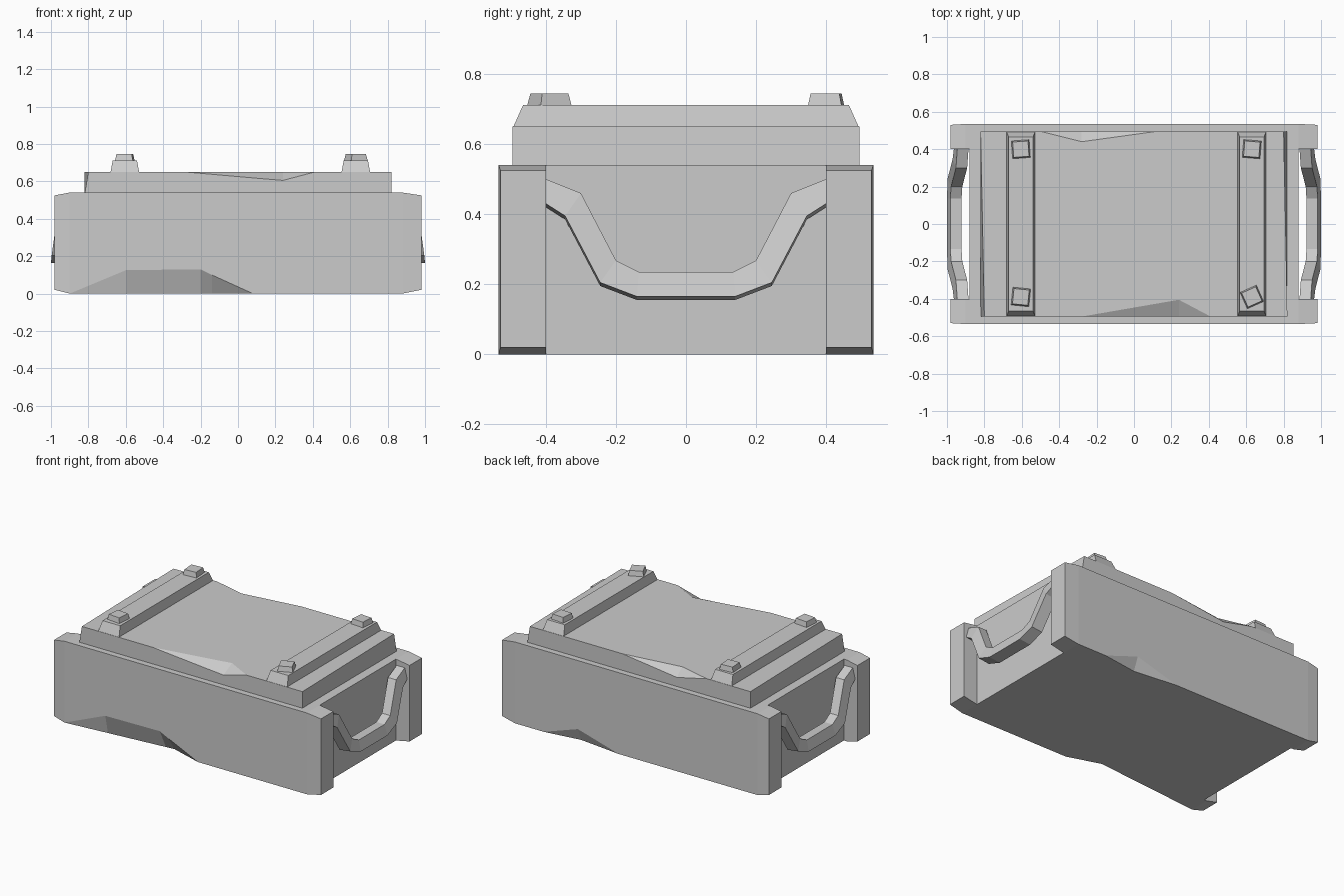
import bpy, bmesh
from mathutils import Matrix, Vector

if "Cube" in bpy.data.objects:
    bpy.data.objects.remove(bpy.data.objects["Cube"])


def finish(name, bm):
    bmesh.ops.remove_doubles(bm, verts=bm.verts[:], dist=0.0005)
    bmesh.ops.recalc_face_normals(bm, faces=bm.faces[:])
    me = bpy.data.meshes.new(name)
    bm.to_mesh(me)
    bm.free()
    ob = bpy.data.objects.new(name, me)
    bpy.context.collection.objects.link(ob)
    return ob


def loft(name, sections):
    """Skin a row of closed 3D sections and cap both ends."""
    bm = bmesh.new()
    rings = [[bm.verts.new(p) for p in s] for s in sections]
    n = len(rings[0])
    for a, b in zip(rings, rings[1:]):
        for i in range(n):
            j = (i + 1) % n
            bm.faces.new((a[i], a[j], b[j], b[i]))
    bm.faces.new(rings[0])
    bm.faces.new(rings[-1])
    return finish(name, bm)


def frustum(name, loc, base, top, height, angle=0.0):
    """Tapered block; base and top are half sizes in x and y."""
    rot = Matrix.Rotation(angle, 3, 'Z')
    corners = ((-1, -1), (1, -1), (1, 1), (-1, 1))
    secs = [[Vector(loc) + rot @ Vector((sx * h[0], sy * h[1], z)) for sx, sy in corners]
            for h, z in ((base, 0), (top, height))]
    return loft(name, secs)


# Core of the crate, set back at both ends
frustum("crate_core", (0, 0, 0), (0.88, 0.41), (0.88, 0.41), 0.54)


# Long side walls with tapered ends and a chipped bottom edge
def side_wall(name, side, chip):
    def sec(x, outer, z0, z1, dy=0, dz=0):
        prof = ((0.40, z0), (outer - dy, z0), (outer, z0 + dz), (outer, z1), (0.40, z1))
        return [(x, side * y, z) for y, z in prof]
    secs = [sec(-0.98, 0.53, 0.02, 0.525), sec(-0.90, 0.535, 0, 0.54)]
    secs += [sec(x, 0.535, 0, 0.54, dy, dz) for x, dy, dz in chip]
    secs += [sec(0.88, 0.535, 0, 0.54), sec(0.98, 0.53, 0.02, 0.525)]
    loft(name, secs)


side_wall("front_wall", -1, [(-0.6, 0.028, 0.125), (-0.2, 0.065, 0.13),
                             (-0.14, 0.07, 0.10), (0.08, 0, 0)])
side_wall("back_wall", 1, [(0.12, 0, 0), (0.42, 0.035, 0.085), (0.67, 0, 0)])


# Lid with chipped top edges: x, front chip (dy, dz), back chip (dy, dz)
def lid_section(x, fy=0, fz=0, by=0, bz=0, skew=(0, 0)):
    h, t, b = 0.495, 0.65, 0.53
    return [(x, -h, b), (x + skew[0], -h, t - fz), (x + skew[0], -h + fy, t),
            (x + skew[1], h - by, t), (x + skew[1], h, t - bz), (x, h, b)]


loft("lid", [
    lid_section(-0.82, skew=(0.02, 0)),
    lid_section(-0.50),
    lid_section(-0.28, 0, 0, 0.055, 0.05),
    lid_section(0.12, 0.069, 0.035, 0, 0),
    lid_section(0.24, 0.09, 0.045),
    lid_section(0.41),
    lid_section(0.82, skew=(0, -0.02)),
])

# Battens across the lid, each with two twisted bolt heads
for label, x, angles in (("left", -0.605, (-0.10, 0.07)), ("right", 0.63, (0.42, -0.08))):
    frustum(label + "_batten", (x, 0, 0.645), (0.077, 0.495), (0.065, 0.465), 0.067)
    for end, y, ang in (("front", -0.39, angles[0]), ("back", 0.40, angles[1])):
        frustum(f"{label}_{end}_bolt", (x, y, 0.705), (0.049, 0.049), (0.041, 0.041), 0.04, ang)

# Hanging end handles: y and z of upper and lower edge, inner x
half = [(0.40, 0.50, 0.40, 0.42, 0.885), (0.30, 0.46, 0.345, 0.385, 0.892),
        (0.20, 0.268, 0.245, 0.195, 0.918), (0.135, 0.235, 0.14, 0.155, 0.922)]
path = [(-a, b, -c, d, e) for a, b, c, d, e in half] + half[::-1]
for label, s in (("right", 1), ("left", -1)):
    loft(label + "_handle", [
        [(s * xi, yu, zu), (s * (xi + 0.06), yu, zu),
         (s * (xi + 0.078), yl, zl + 0.01), (s * xi, yl, zl)]
        for yu, zu, yl, zl, xi in path])
